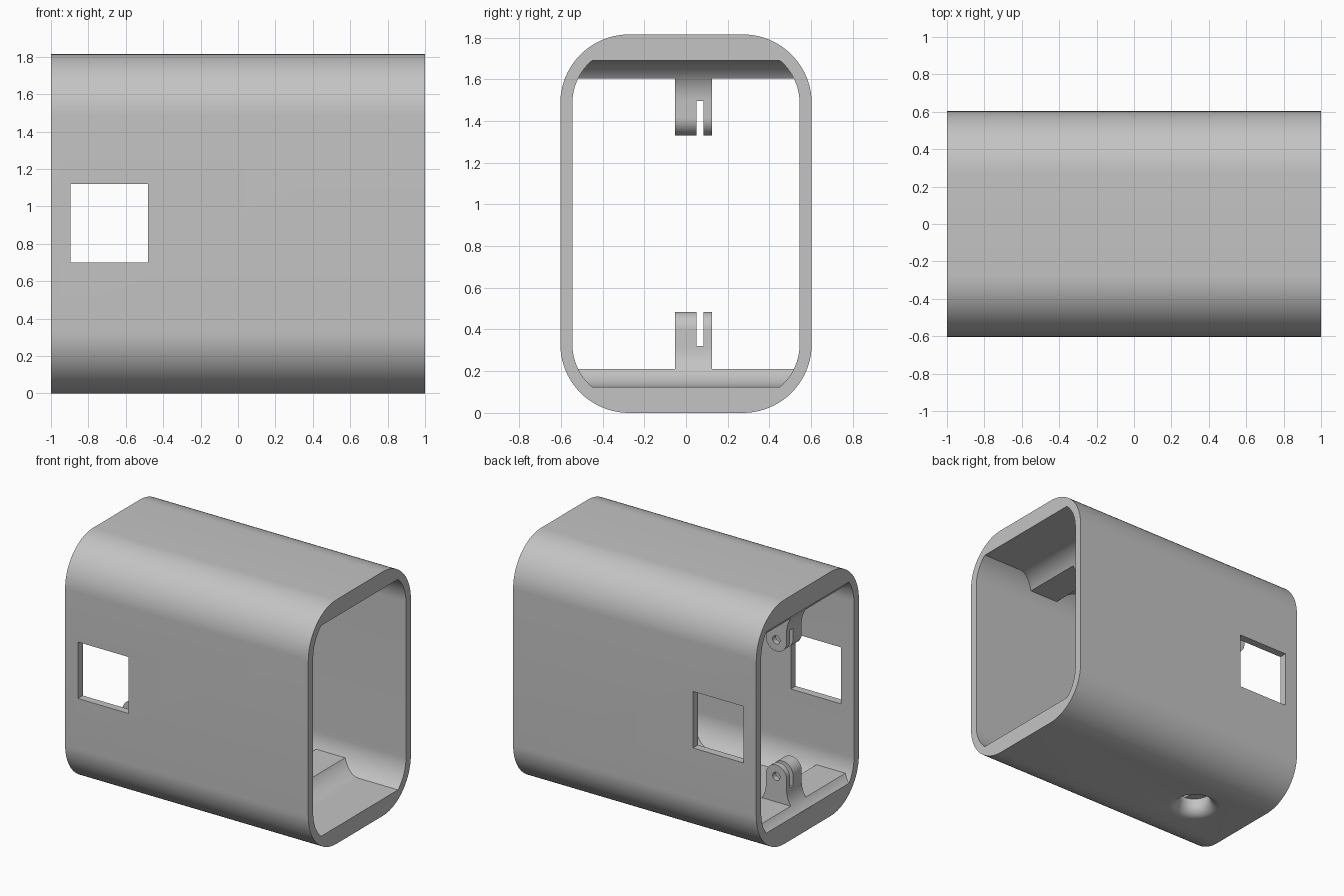
import bpy, bmesh, math
from mathutils import Vector

cube = bpy.data.objects.get("Cube")
if cube:
    bpy.data.objects.remove(cube, do_unlink=True)

H = 1.815          # overall height
FLOOR = 0.125      # inner floor level
RIB = 0.21         # top of the cross ribs
BRACKETS = (-0.83, 0.40)

grey = bpy.data.materials.new("plain_grey")
grey.use_nodes = True
grey.diffuse_color = (0.55, 0.55, 0.55, 1)
grey.node_tree.nodes["Principled BSDF"].inputs["Base Color"].default_value = (0.55, 0.55, 0.55, 1)


def finish(name, bm):
    bmesh.ops.recalc_face_normals(bm, faces=bm.faces)
    mesh = bpy.data.meshes.new(name)
    bm.to_mesh(mesh)
    bm.free()
    mesh.materials.append(grey)
    ob = bpy.data.objects.new(name, mesh)
    bpy.context.collection.objects.link(ob)
    return ob


def prism(name, pts, axis, lo, hi):
    """Extrude a closed outline of (u, z) points along x or y."""
    bm = bmesh.new()
    place = (lambda u, z: (lo, u, z)) if axis == "x" else (lambda u, z: (u, lo, z))
    face = bm.faces.new([bm.verts.new(place(u, z)) for u, z in pts])
    ext = bmesh.ops.extrude_face_region(bm, geom=[face])
    step = Vector((hi - lo, 0, 0) if axis == "x" else (0, hi - lo, 0))
    bmesh.ops.translate(bm, vec=step, verts=[v for v in ext["geom"] if isinstance(v, bmesh.types.BMVert)])
    return finish(name, bm)


def arc(cu, cz, r, a0, a1, n=16):
    angles = [math.radians(a0 + (a1 - a0) * i / n) for i in range(n + 1)]
    return [(cu + r * math.cos(a), cz + r * math.sin(a)) for a in angles]


def rounded_outline(half, low, high, r, n=20):
    return (arc(half - r, low + r, r, -90, 0, n) + arc(half - r, high - r, r, 0, 90, n)
            + arc(r - half, high - r, r, 90, 180, n) + arc(r - half, low + r, r, 180, 270, n))


def cut(ob, cutter):
    mod = ob.modifiers.new("cut", "BOOLEAN")
    mod.operation = "DIFFERENCE"
    mod.solver = "EXACT"
    mod.object = cutter
    cutter.hide_render = True
    bpy.context.view_layer.objects.active = ob
    bpy.ops.object.modifier_apply(modifier=mod.name)
    bpy.data.objects.remove(cutter, do_unlink=True)


def smooth(ob):
    bpy.ops.object.select_all(action="DESELECT")
    ob.select_set(True)
    bpy.context.view_layer.objects.active = ob
    bpy.ops.object.shade_smooth_by_angle(angle=math.radians(30))


# Outer sleeve
shell = prism("sleeve", rounded_outline(0.603, 0, H, 0.33), "x", -1, 1)

# Hollow: thin side walls, with the floor and ceiling cut flat
r_in = 0.27
lift = math.degrees(math.asin((0.33 - FLOOR) / r_in))
cy = 0.545 - r_in
hollow = (arc(cy, 0.33, r_in, -lift, 0) + arc(cy, H - 0.33, r_in, 0, lift)
          + arc(-cy, H - 0.33, r_in, 180 - lift, 180) + arc(-cy, 0.33, r_in, 180, 180 + lift))
cut(shell, prism("hollow_cutter", hollow, "x", -1.2, 1.2))

# Square window through both side walls
window = [(-0.895, 0.70), (-0.48, 0.70), (-0.48, 1.12), (-0.895, 1.12)]
cut(shell, prism("window_cutter", window, "y", -1, 1))

# Flared round hole in the bottom
bm = bmesh.new()
flare, bore, sides = 0.08, 0.11, 40
levels = [flare * (1 - math.cos(math.radians(a))) for a in range(10, 91, 10)]
profile = [(bore + flare * (1 - math.sin(math.acos(1 - z / flare))), z) for z in levels]
profile = [(bore + flare, -0.05), (bore + flare, 0)] + profile + [(bore, 0.18)]
rings = [[bm.verts.new((-0.54 + r * math.cos(math.tau * i / sides),
                        0.02 + r * math.sin(math.tau * i / sides), z))
          for i in range(sides)] for r, z in profile]
for a, b in zip(rings, rings[1:]):
    for i in range(sides):
        j = (i + 1) % sides
        bm.faces.new((a[i], a[j], b[j], b[i]))
bm.faces.new(rings[0])
bm.faces.new(rings[-1])
cut(shell, finish("hole_cutter", bm))
smooth(shell)

# Brackets: a coved foot across the full width, and a slotted lug with a pin hole
LUG, COVE, PIN_Z = 0.085, 0.195, 0.40
under = FLOOR - 0.003


def outline(cx, half_profile, flip):
    """Mirror half a profile about cx, trim at the open end, flip for the ceiling."""
    pts = half_profile + [(-u, z) for u, z in reversed(half_profile)]
    pts = [(max(cx + u, -1), H - z if flip else z) for u, z in pts]
    return [p for i, p in enumerate(pts) if (Vector(p) - Vector(pts[i - 1])).length > 1e-5]


rib_angle = 180 + math.degrees(math.asin((FLOOR + COVE - RIB) / COVE))
rib_half = [(LUG + COVE, under)] + arc(LUG + COVE, FLOOR + COVE, COVE, 270, rib_angle)
lug_half = ([(LUG + COVE, under)] + arc(LUG + COVE, FLOOR + COVE, COVE, 270, 180)
            + arc(0, PIN_Z, LUG, 0, 89))

for cx, end in zip(BRACKETS, ("left_end", "right_end")):
    for flip, level in ((False, "lower"), (True, "upper")):
        rib = prism(f"{level}_rib_{end}", outline(cx, rib_half, flip), "y", -0.523, 0.523)
        smooth(rib)
        lug = prism(f"{level}_lug_{end}", outline(cx, lug_half, flip), "y", -0.052, 0.125)
        low, high = (H - 0.6, H - 0.32) if flip else (0.32, 0.6)
        slot = [(cx - 0.3, low), (cx + 0.3, low), (cx + 0.3, high), (cx - 0.3, high)]
        cut(lug, prism("slot_cutter", slot, "y", 0.05, 0.085))
        pin = arc(cx, H - PIN_Z if flip else PIN_Z, 0.03, 0, 345, 23)
        cut(lug, prism("pin_cutter", pin, "y", -0.2, 0.3))
        smooth(lug)
